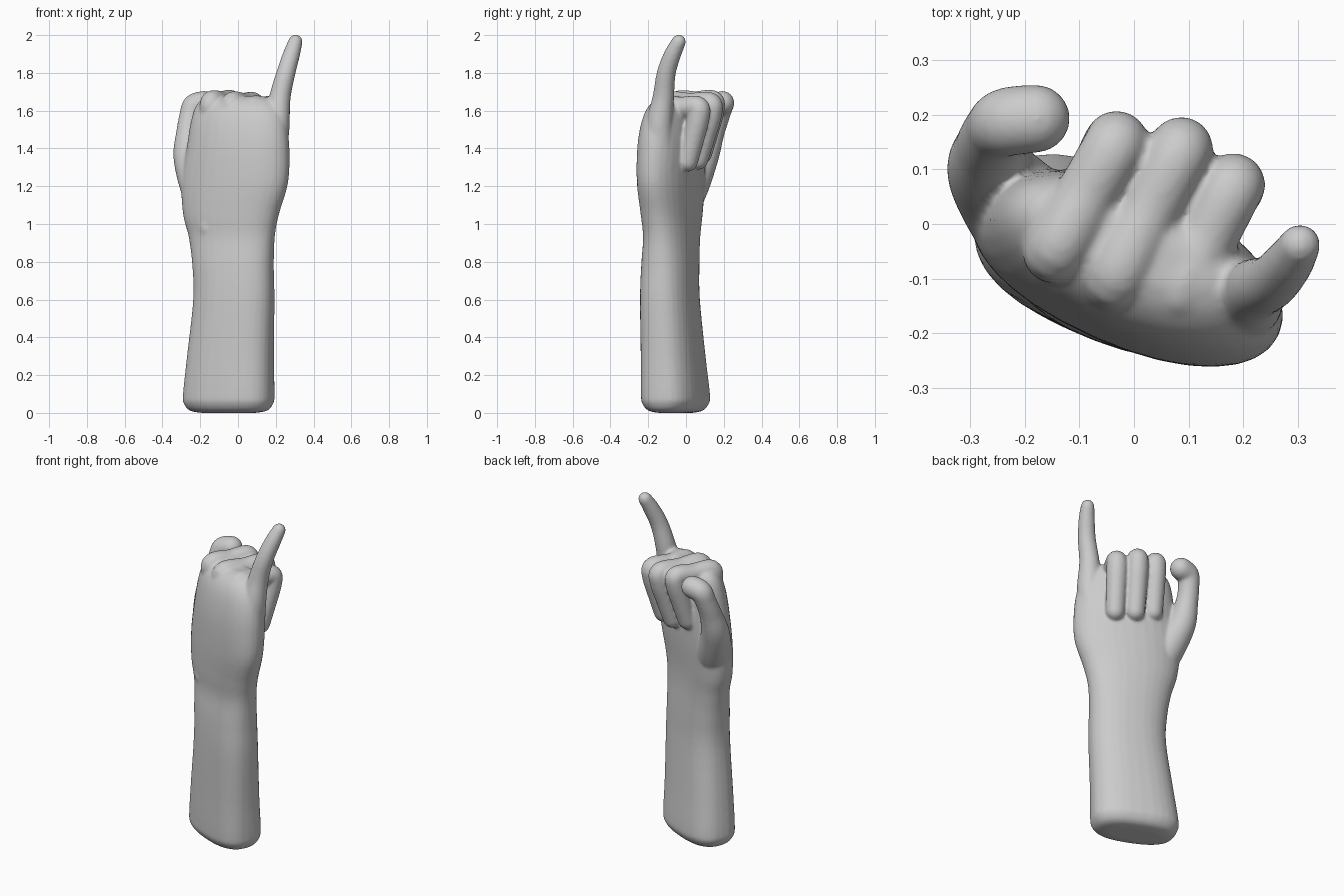
import bpy, bmesh, math
from mathutils import Vector

cube = bpy.data.objects.get("Cube")
if cube:
    bpy.data.objects.remove(cube, do_unlink=True)

SIDES = 32
bm = bmesh.new()


def spline(keys, steps):
    """Smoothly resample a list of equal-length key tuples."""
    pts = [Vector(k) for k in keys]
    pts = [pts[0]] + pts + [pts[-1]]
    out = []
    for a, b, c, d in zip(pts, pts[1:], pts[2:], pts[3:]):
        for i in range(steps):
            t = i / steps
            out.append(0.5 * (2 * b + (c - a) * t + (2 * a - 5 * b + 4 * c - d) * t**2
                              + (3 * b - a - 3 * c + d) * t**3))
    return out + [pts[-1]]


def skin(rings):
    """Bridge rings of points into a closed tube."""
    loops = [[bm.verts.new(p) for p in ring] for ring in rings]
    faces = [bm.faces.new(loops[0][::-1]), bm.faces.new(loops[-1])]
    for lo, hi in zip(loops, loops[1:]):
        for i in range(SIDES):
            j = (i + 1) % SIDES
            faces.append(bm.faces.new((lo[i], lo[j], hi[j], hi[i])))
    bmesh.ops.recalc_face_normals(bm, faces=faces)


def section(x, y, z, half_width, half_depth, tilt, power):
    """Tilted rounded-rectangle cross-section."""
    ring = []
    ct, st = math.cos(math.radians(tilt)), math.sin(math.radians(tilt))
    for i in range(SIDES):
        c, s = math.cos(math.tau * i / SIDES), math.sin(math.tau * i / SIDES)
        u = half_width * math.copysign(abs(c) ** (2 / power), c)
        v = half_depth * math.copysign(abs(s) ** (2 / power), s)
        ring.append((x + u * ct - v * st, y + u * st + v * ct, z))
    return ring


def finger(keys):
    """Round-ended tube through (x, y, z, radius) keys."""
    path = spline([k[:3] for k in keys], 8)
    radii = [r[0] for r in spline([(k[3], 0) for k in keys], 8)]
    tangents = [(path[min(i + 1, len(path) - 1)] - path[max(i - 1, 0)]).normalized()
                for i in range(len(path))]
    stations = list(zip(path, tangents, radii))
    # Hemispherical ends
    caps = []
    for (p, t, r), sign in ((stations[0], -1), (stations[-1], 1)):
        caps.append([(p + t * r * sign * math.sin(a), t, r * math.cos(a))
                     for a in (math.radians(d) for d in (20, 40, 60, 75, 86))])
    stations = caps[0][::-1] + stations + caps[1]
    side = stations[0][1].orthogonal().normalized()
    rings = []
    for p, t, r in stations:
        side = (side - t * side.dot(t)).normalized()
        up = t.cross(side)
        rings.append([p + r * (side * math.cos(a) + up * math.sin(a))
                      for a in (math.tau * i / SIDES for i in range(SIDES))])
    skin(rings)


# Forearm, wrist and palm: x, y, z, half width, half depth, tilt, squareness
arm = [
    (-.05, -.055, .00, .150, .065, -23, 2.4),
    (-.05, -.055, .012, .212, .116, -23, 2.5),
    (-.05, -.055, .05, .242, .146, -23, 2.6),
    (-.049, -.056, .10, .247, .152, -23, 2.6),
    (-.04, -.068, .30, .235, .146, -22, 2.5),
    (-.022, -.085, .60, .220, .138, -21, 2.4),
    (-.026, -.083, .78, .222, .133, -21, 2.35),
    (-.033, -.076, .93, .238, .125, -22, 2.25),
    (-.037, -.076, 1.05, .268, .130, -23, 2.2),
    (-.017, -.080, 1.22, .302, .140, -24, 2.1),
    (.000, -.080, 1.40, .290, .142, -24, 2.1),
    (.003, -.072, 1.53, .272, .132, -24, 2.1),
    (.00, -.060, 1.61, .245, .115, -24, 2.1),
    (-.005, -.050, 1.655, .205, .085, -24, 2.1),
    (-.005, -.045, 1.677, .150, .045, -24, 2.1),
]
skin([section(*k) for k in spline(arm, 5)])

# Raised little finger
finger([(.175, -.125, 1.30, .075), (.200, -.142, 1.50, .072), (.222, -.120, 1.67, .057),
        (.254, -.104, 1.80, .050), (.284, -.070, 1.90, .045), (.304, -.038, 1.965, .038)])

# Thumb and its muscle at the palm
finger([(-.14, -.08, .98, .08), (-.20, .010, 1.17, .098), (-.262, .092, 1.35, .080),
        (-.265, .140, 1.48, .063), (-.252, .172, 1.57, .059),
        (-.232, .187, 1.625, .063), (-.180, .193, 1.642, .063)])

# Curled fingers: knuckle, middle joint, tip
curled = [
    ((-.145, -.05, 1.640), (-.027, .158, 1.652), (-.068, .085, 1.37)),
    ((-.035, -.10, 1.635), (.092, .148, 1.640), (.045, .065, 1.340)),
    ((.080, -.13, 1.613), (.187, .080, 1.620), (.145, .010, 1.330)),
]
for knuckle, joint, tip in curled:
    k, j, t = Vector(knuckle), Vector(joint), Vector(tip)
    root = Vector((k.x + .01, k.y + .03, k.z - .14))
    finger([(*root, .055), (*k, .057), (*k.lerp(j, .5), .057), (*k.lerp(j, .92), .057),
            (*j.lerp(t, .2), .059), (*j.lerp(t, .6), .057), (*t, .053)])

mesh = bpy.data.meshes.new("raised_finger_hand")
bm.to_mesh(mesh)
bm.free()
hand = bpy.data.objects.new("raised_finger_hand", mesh)
bpy.context.collection.objects.link(hand)

# Fuse all parts into one smooth skin
remesh = hand.modifiers.new("fuse", 'REMESH')
remesh.mode = 'VOXEL'
remesh.voxel_size = 0.008
remesh.use_smooth_shade = True
smooth = hand.modifiers.new("soften", 'SMOOTH')
smooth.factor = 0.5
smooth.iterations = 10

grey = bpy.data.materials.new("plain_grey")
grey.use_nodes = True
grey.diffuse_color = (.6, .6, .6, 1)
grey.node_tree.nodes["Principled BSDF"].inputs["Base Color"].default_value = (.6, .6, .6, 1)
mesh.materials.append(grey)
